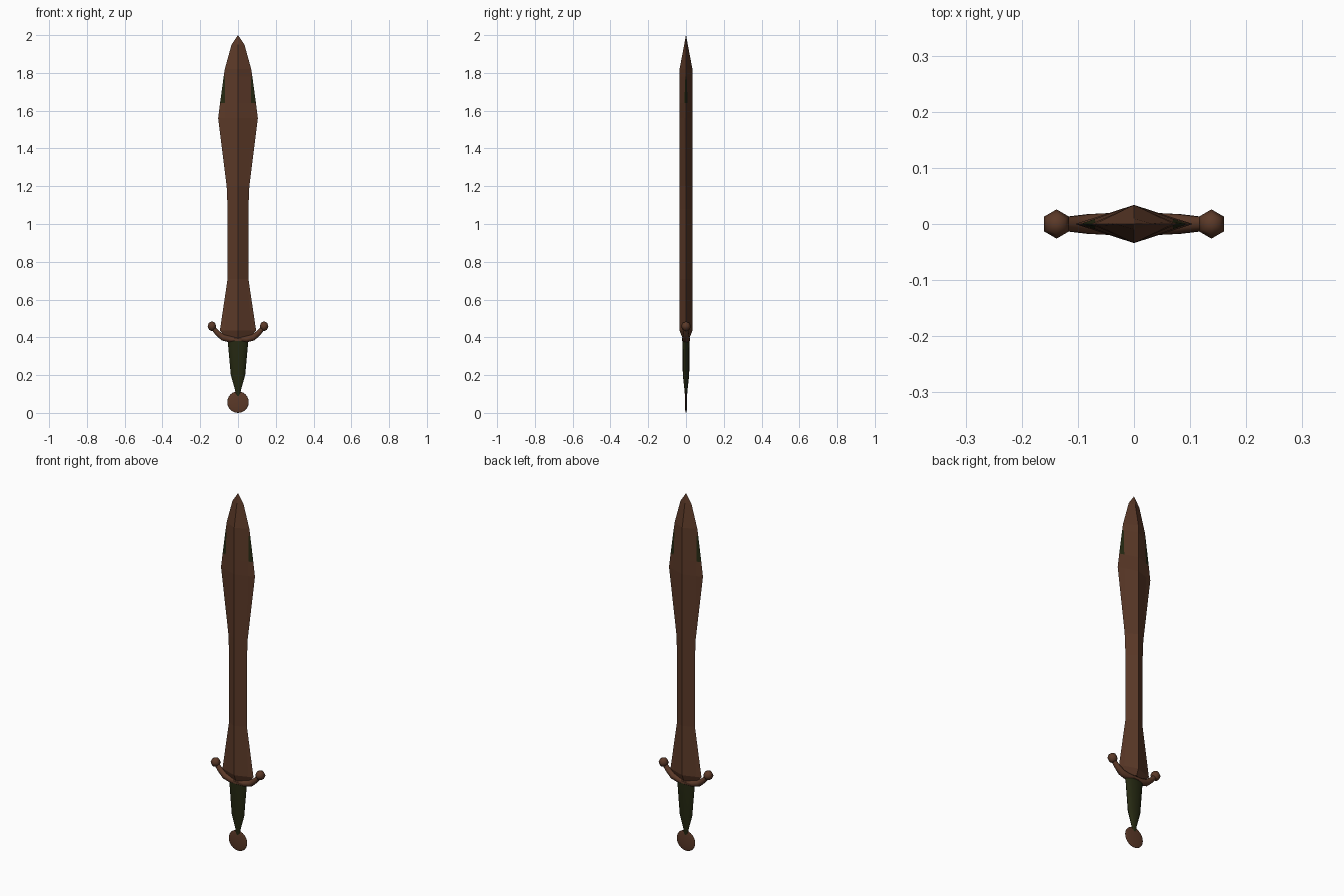
import bpy, bmesh, math

if "Cube" in bpy.data.objects:
    bpy.data.objects.remove(bpy.data.objects["Cube"])


def material(name, rgb):
    m = bpy.data.materials.new(name)
    m.diffuse_color = (*rgb, 1)
    m.use_nodes = True
    m.node_tree.nodes["Principled BSDF"].inputs["Base Color"].default_value = m.diffuse_color
    return m


bronze = material("dark bronze", (0.105, 0.041, 0.021))
green = material("dark green leather", (0.019, 0.022, 0.006))


def loft(name, rings, mats, rule=None, smooth=None):
    """Skin closed rings of points, cap the ends, colour faces by a rule."""
    bm = bmesh.new()
    rows = [[bm.verts.new(p) for p in ring] for ring in rings]
    n = len(rows[0])
    for a, b in zip(rows, rows[1:]):
        for i in range(n):
            j = (i + 1) % n
            bm.faces.new((a[i], a[j], b[j], b[i]))
    bm.faces.new(rows[0][::-1])
    bm.faces.new(rows[-1])
    bmesh.ops.remove_doubles(bm, verts=bm.verts, dist=0.0002)
    bmesh.ops.recalc_face_normals(bm, faces=bm.faces)
    bm.normal_update()
    for f in bm.faces:
        if rule and rule(f.calc_center_median(), f.normal):
            f.material_index = 1
    me = bpy.data.meshes.new(name)
    bm.to_mesh(me)
    bm.free()
    for m in mats:
        me.materials.append(m)
    ob = bpy.data.objects.new(name, me)
    bpy.context.collection.objects.link(ob)
    if smooth:
        finish(ob, smooth)
    return ob


def finish(ob, angle):
    bpy.ops.object.select_all(action='DESELECT')
    ob.select_set(True)
    bpy.context.view_layer.objects.active = ob
    bpy.ops.object.shade_smooth_by_angle(angle=math.radians(angle))


# Blade: leaf outline with a diamond section (z, half width, half thickness)
outline = [(0.40, 0.06, 0.02), (0.435, 0.096, 0.034), (0.71, 0.055, 0.034),
           (1.08, 0.055, 0.034), (1.2, 0.06, 0.034), (1.56, 0.105, 0.034),
           (1.64, 0.095, 0.034), (1.78, 0.076, 0.034), (1.82, 0.07, 0.034),
           (1.95, 0.034, 0.0095), (2.0, 0.0004, 0.0004)]


def blade_ring(z, w, t):
    i = min(0.07, 0.9 * w)
    s = t * (1 - i / w)
    return [(0, -t, z), (i, -s, z), (w, 0, z), (i, s, z),
            (0, t, z), (-i, s, z), (-w, 0, z), (-i, -s, z)]


loft("blade", [blade_ring(*o) for o in outline], [bronze, green],
     lambda c, n: 1.64 < c.z < 1.78 and abs(c.x) > 0.06)


# Grip: flattened tapering handle
def oval(z, w, t, n=12):
    return [(w * math.cos(2 * math.pi * k / n), t * math.sin(2 * math.pi * k / n), z)
            for k in range(n)]


loft("grip", [oval(0.085, 0.011, 0.005), oval(0.12, 0.015, 0.008),
              oval(0.2, 0.038, 0.017), oval(0.385, 0.055, 0.019)], [green], smooth=40)

# Guard: upswept crossbar (x, z, half depth, half height)
half = [(0.0, 0.388, 0.022, 0.018), (0.045, 0.39, 0.021, 0.018), (0.08, 0.399, 0.019, 0.018),
        (0.11, 0.424, 0.015, 0.015), (0.138, 0.456, 0.012, 0.012)]
path = [(-x, z, d, h) for x, z, d, h in half[:0:-1]] + half


def guard_ring(k):
    x, z, d, h = path[k]
    a, b = path[max(k - 1, 0)], path[min(k + 1, len(path) - 1)]
    tilt = math.atan2(b[1] - a[1], b[0] - a[0])
    ring = []
    for i in range(8):
        q = 2 * math.pi * (i + 0.5) / 8
        u = h * math.sin(q)
        ring.append((x - u * math.sin(tilt), d * math.cos(q), z + u * math.cos(tilt)))
    return ring


loft("guard", [guard_ring(k) for k in range(len(path))], [bronze], smooth=50)

# Guard knobs: small six-sided balls
for side, word in ((-1, "left"), (1, "right")):
    bpy.ops.mesh.primitive_uv_sphere_add(segments=6, ring_count=4, radius=0.026,
                                         location=(side * 0.138, 0, 0.459))
    knob = bpy.context.object
    knob.name = word + "_guard_knob"
    knob.data.materials.append(bronze)
    finish(knob, 60)

# Pommel: thin round disc standing upright
bpy.ops.mesh.primitive_uv_sphere_add(segments=24, ring_count=12, radius=0.057,
                                     location=(0, 0, 0.057), rotation=(math.pi / 2, 0, 0))
pommel = bpy.context.object
pommel.name = "pommel"
pommel.scale = (1, 1, 0.11)
pommel.data.materials.append(bronze)
finish(pommel, 60)
